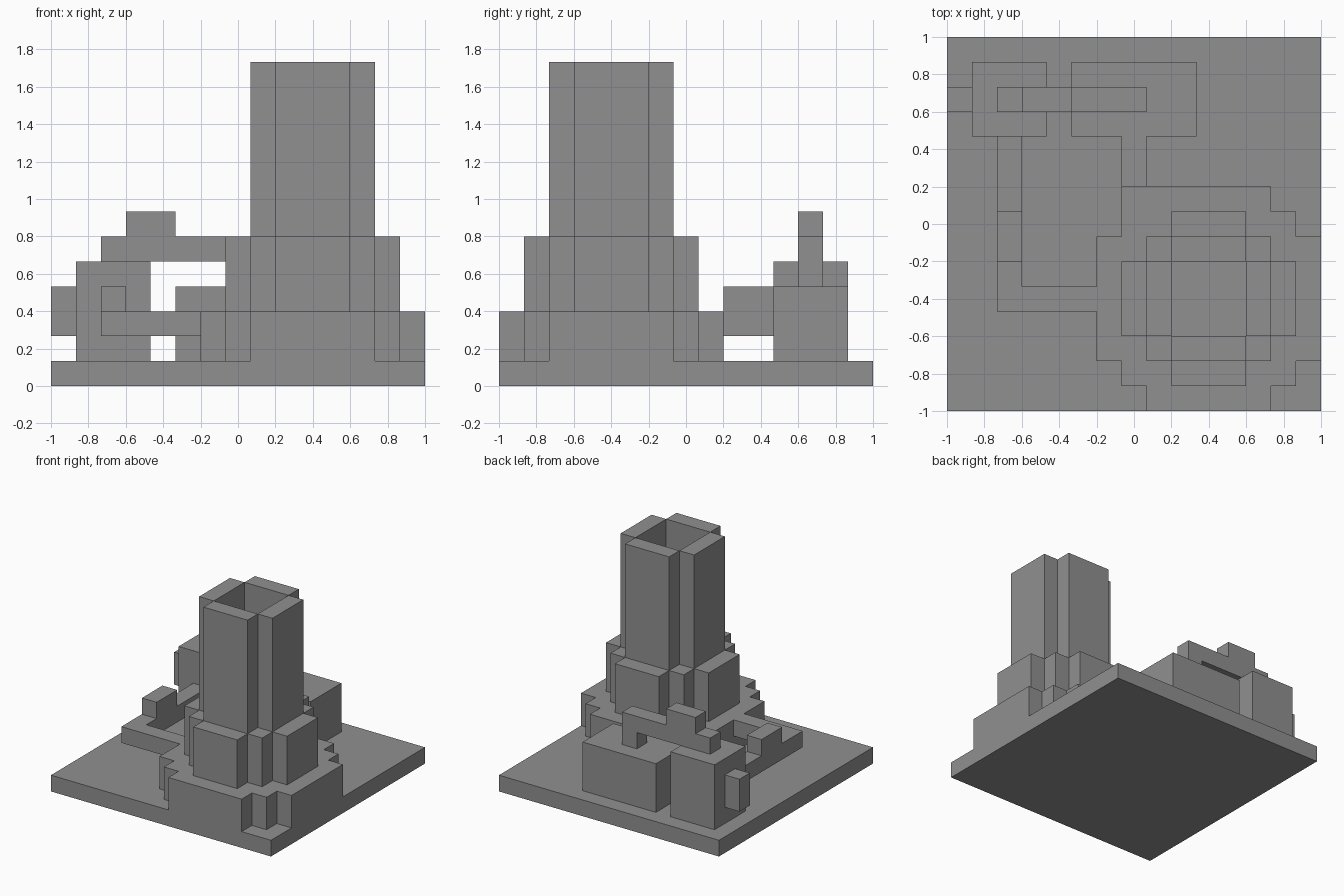
import bpy
import bmesh
from itertools import product
from mathutils import Vector

U = 2 / 15                      # one block
HALF = 15 / 2

cube = bpy.data.objects.get("Cube")
if cube:
    bpy.data.objects.remove(cube)

GREY = (0.28, 0.28, 0.28, 1)
concrete = bpy.data.materials.new("concrete_grey")
concrete.use_nodes = True
concrete.diffuse_color = GREY
concrete.node_tree.nodes["Principled BSDF"].inputs["Base Color"].default_value = GREY


def cells(x, y, z):
    """Blocks filling the ranges x, y and z."""
    return set(product(range(*x), range(*y), range(*z)))


def disc(steps, z):
    """Stepped round plan about the stack: each step is (half x, half y) in half blocks."""
    cx, cy = 21, 9              # stack centre in half blocks
    filled = set()
    for a, b in steps:
        filled |= cells(((cx - a) // 2, (cx + a) // 2), ((cy - b) // 2, (cy + b) // 2), z)
    return filled


def build(name, filled):
    """Outer skin of a set of blocks, with flat regions merged."""
    bm = bmesh.new()
    cache = {}

    def vert(p):
        key = tuple(p)
        if key not in cache:
            cache[key] = bm.verts.new(((p[0] - HALF) * U, (p[1] - HALF) * U, p[2] * U))
        return cache[key]

    for cell in filled:
        for axis, side in product(range(3), (0, 1)):
            n = Vector((0, 0, 0))
            n[axis] = 2 * side - 1
            if tuple(int(c + d) for c, d in zip(cell, n)) in filled:
                continue
            u, v = Vector((0, 0, 0)), Vector((0, 0, 0))
            u[(axis + 1) % 3] = v[(axis + 2) % 3] = 1
            o = Vector(cell) + (n if side else Vector((0, 0, 0)))
            loop = [o, o + u, o + u + v, o + v]
            bm.faces.new([vert(p) for p in (loop if side else loop[::-1])])
    bmesh.ops.dissolve_limit(bm, angle_limit=0.01, verts=bm.verts[:], edges=bm.edges[:])
    mesh = bpy.data.meshes.new(name)
    bm.to_mesh(mesh)
    bm.free()
    mesh.materials.append(concrete)
    obj = bpy.data.objects.new(name, mesh)
    bpy.context.collection.objects.link(obj)
    return obj


# Ground slab
build("base_slab", cells((0, 15), (0, 15), (0, 1)))

# Hollow stack on two stepped round tiers
narrow = [(3, 5), (5, 3)]
middle = [(3, 7), (5, 5), (7, 3)]
wide = [(5, 9), (7, 7), (9, 5)]
shaft = disc([(3, 3)], (1, 13))
build("lower_tier", disc(wide, (1, 3)) - shaft)
build("middle_tier", disc(middle, (3, 6)) - shaft)
build("chimney_stack", disc(narrow, (6, 13)) - shaft)

# Buildings behind the stack
build("plant_house", cells((5, 10), (11, 14), (1, 4)))
build("control_block", cells((1, 4), (11, 14), (1, 5)))
build("side_box", cells((0, 1), (12, 13), (2, 4)))

# Pipes, each with a raised valve box
build("roof_pipe", cells((2, 8), (12, 13), (5, 6))
      | cells((7, 8), (12, 13), (4, 5))
      | cells((3, 5), (12, 13), (6, 7)))
build("side_pipe", cells((2, 3), (4, 11), (2, 3))
      | cells((3, 6), (4, 5), (2, 3))
      | cells((2, 3), (6, 8), (3, 4)))
build("rear_pipe", cells((7, 8), (8, 11), (2, 3))
      | cells((7, 8), (9, 11), (3, 4)))
